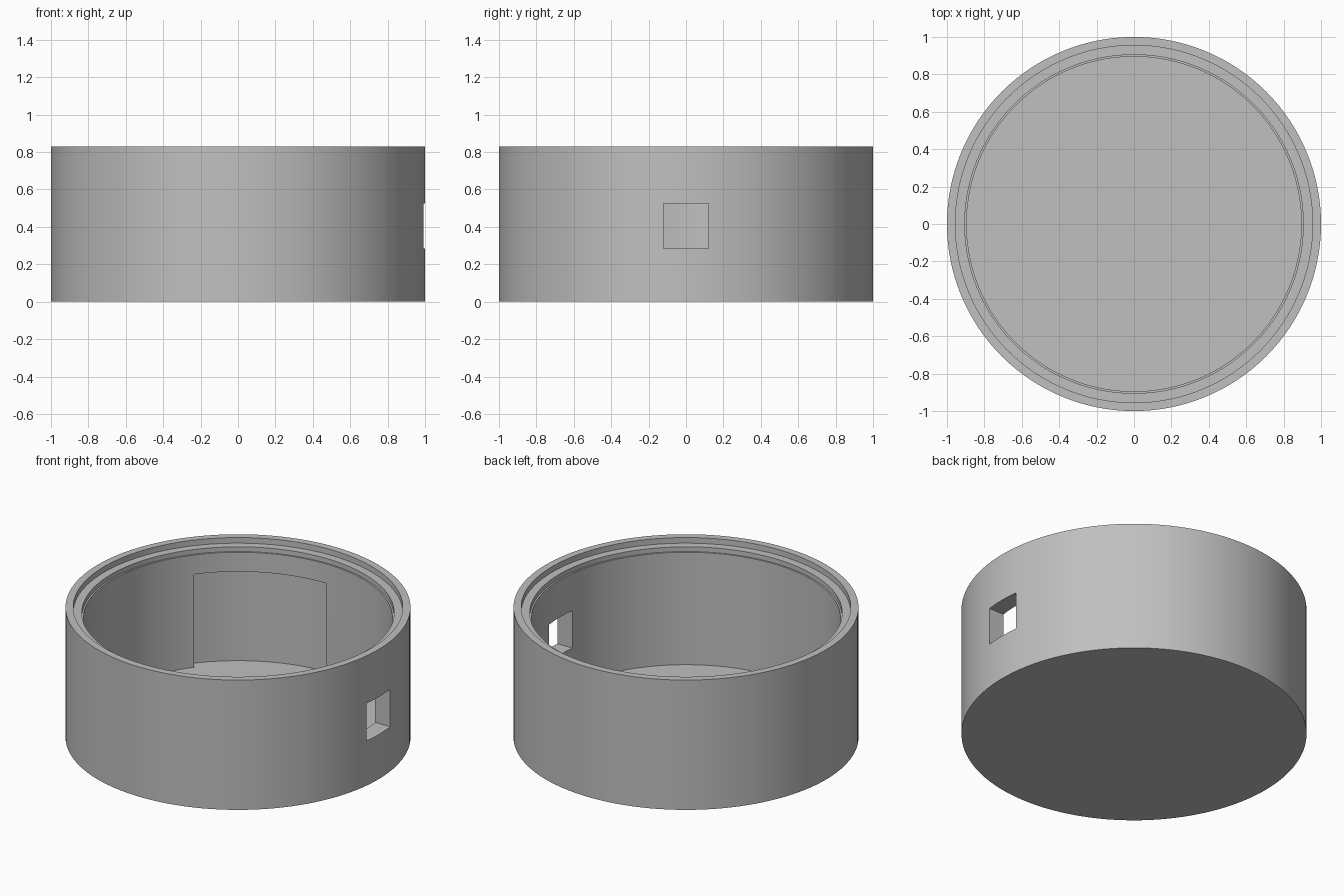
import bpy, bmesh
from math import radians, cos, sin, tau

cube = bpy.data.objects.get("Cube")
if cube:
    bpy.data.objects.remove(cube, do_unlink=True)

HEIGHT = 0.83
FLOOR = 0.045
WALL_R = 0.895

grey = bpy.data.materials.new("plain_grey")
grey.use_nodes = True
colour = (0.53, 0.53, 0.53, 1)
grey.diffuse_color = colour
grey.node_tree.nodes["Principled BSDF"].inputs["Base Color"].default_value = colour


def finish(name, bm):
    bmesh.ops.remove_doubles(bm, verts=bm.verts, dist=1e-5)
    bmesh.ops.recalc_face_normals(bm, faces=bm.faces)
    mesh = bpy.data.meshes.new(name)
    bm.to_mesh(mesh)
    bm.free()
    mesh.materials.append(grey)
    obj = bpy.data.objects.new(name, mesh)
    bpy.context.collection.objects.link(obj)
    return obj


def lathe(name, profile, steps):
    """Turn an (r, z) profile around the z axis."""
    bm = bmesh.new()
    verts = [bm.verts.new((r, 0, z)) for r, z in profile]
    edges = [bm.edges.new(pair) for pair in zip(verts, verts[1:])]
    bmesh.ops.spin(bm, geom=verts + edges, cent=(0, 0, 0), axis=(0, 0, 1),
                   angle=tau, steps=steps)
    return finish(name, bm)


def sector(name, r0, r1, z0, z1, a0, a1, steps):
    """Solid slice of a ring between two angles."""
    bm = bmesh.new()
    angles = [radians(a0 + (a1 - a0) * i / steps) for i in range(steps + 1)]
    ring = [(r1, a) for a in angles] + [(r0, a) for a in reversed(angles)]
    face = bm.faces.new([bm.verts.new((r * cos(a), r * sin(a), z0)) for r, a in ring])
    top = bmesh.ops.extrude_face_region(bm, geom=[face])["geom"]
    bmesh.ops.translate(bm, vec=(0, 0, z1 - z0),
                        verts=[v for v in top if isinstance(v, bmesh.types.BMVert)])
    return finish(name, bm)


def cut(target, cutter):
    cutter.hide_render = True
    mod = target.modifiers.new("cut", "BOOLEAN")
    mod.operation = "DIFFERENCE"
    mod.solver = "EXACT"
    mod.object = cutter
    bpy.context.view_layer.objects.active = target
    bpy.ops.object.modifier_apply(modifier=mod.name)
    bpy.data.objects.remove(cutter, do_unlink=True)


# Round open case with a stepped seat for a lid
case = lathe("round_case", [
    (0, 0), (1, 0), (1, HEIGHT), (0.955, HEIGHT),
    (0.955, HEIGHT - 0.036), (0.905, HEIGHT - 0.036),
    (0.905, HEIGHT - 0.066), (WALL_R, HEIGHT - 0.066),
    (WALL_R, FLOOR), (0, FLOOR)], 128)

# Shallow pocket inside the back wall, level with the floor
cut(case, sector("pocket_cutter", 0.8, 0.95, FLOOR, 0.64, 90, 141.6, 24))

# Square port through the left wall
bm = bmesh.new()
bmesh.ops.create_cube(bm, size=0.24)
bmesh.ops.scale(bm, vec=(2, 1, 1), verts=bm.verts)
bmesh.ops.translate(bm, vec=(0.95, 0, 0.405), verts=bm.verts)
cut(case, finish("port_cutter", bm))

# Smooth round walls, crisp steps
bpy.ops.object.select_all(action="DESELECT")
case.select_set(True)
bpy.context.view_layer.objects.active = case
bpy.ops.object.shade_smooth_by_angle(angle=radians(30))
